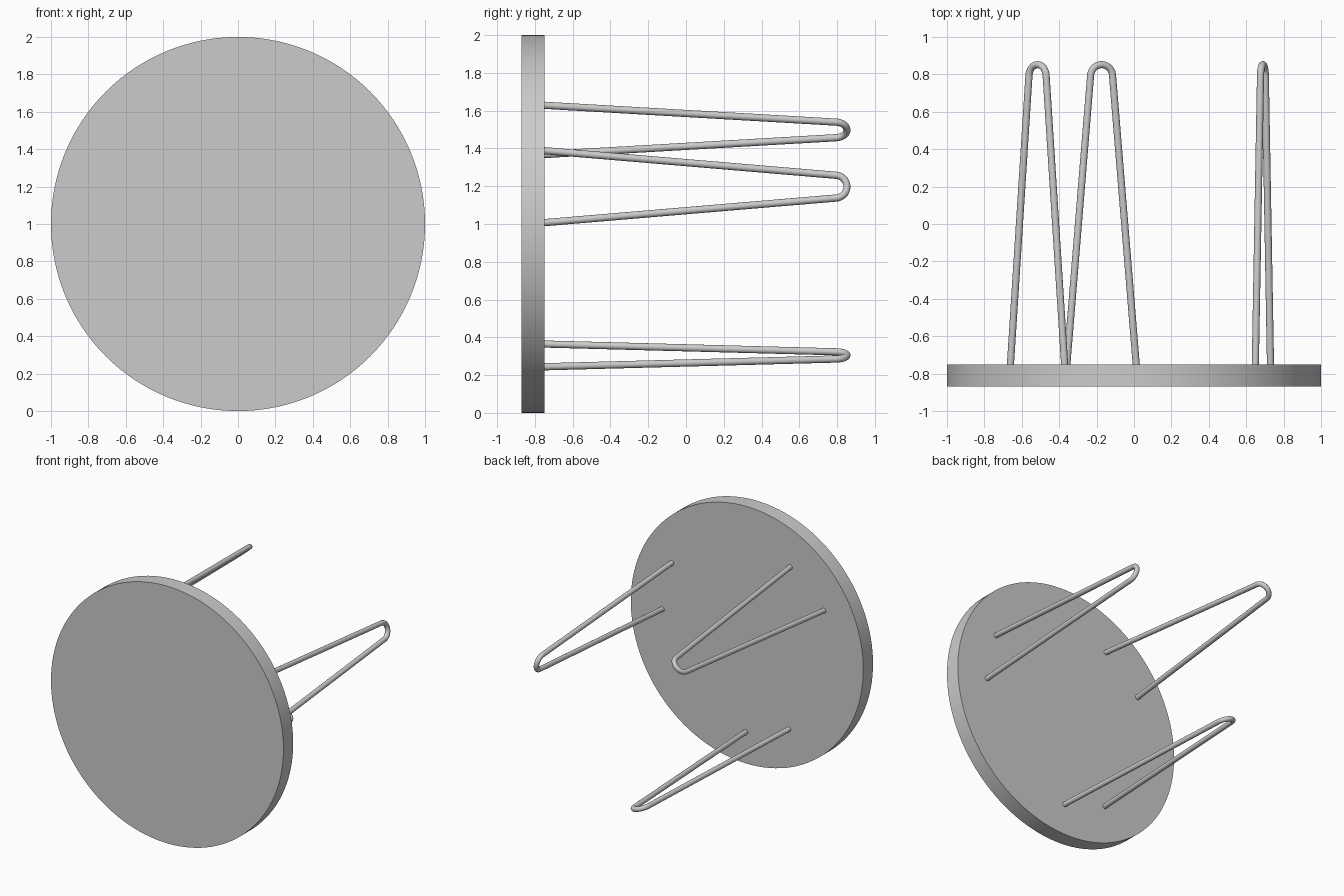
import bpy
from math import pi, sin, cos, radians

if "Cube" in bpy.data.objects:
    bpy.data.objects.remove(bpy.data.objects["Cube"])

ROD = 0.019          # rod radius
BASE_Y, BEND_Y = -0.752, 0.79
HALF_BASE, HALF_TIP = 0.195, 0.062

# Round table top, standing on its rim
bpy.ops.mesh.primitive_cylinder_add(vertices=128, radius=1, depth=0.12,
                                    location=(0, -0.81, 1), rotation=(pi / 2, 0, 0))
top = bpy.context.object
top.name = "table_top"
bpy.ops.object.transform_apply(location=False)
bpy.ops.object.shade_smooth_by_angle()


def hairpin_leg(name, angle):
    """V-shaped bent rod; its spread runs roughly along the rim."""
    cx, cz = 0.717 * cos(angle), 1 + 0.717 * sin(angle)
    spread = angle + radians(86)
    # profile in (across, along) coordinates: rod, half-circle bend, rod
    arc = [(HALF_TIP * cos(pi * i / 16), BEND_Y + HALF_TIP * sin(pi * i / 16))
           for i in range(17)]
    path = [(HALF_BASE, BASE_Y)] + arc + [(-HALF_BASE, BASE_Y)]

    curve = bpy.data.curves.new(name, 'CURVE')
    curve.dimensions = '3D'
    curve.bevel_depth = ROD
    curve.bevel_resolution = 6
    curve.use_fill_caps = True
    spline = curve.splines.new('POLY')
    spline.points.add(len(path) - 1)
    for p, (s, y) in zip(spline.points, path):
        p.co = (cx + s * cos(spread), y, cz + s * sin(spread), 1)

    leg = bpy.data.objects.new(name, curve)
    bpy.context.collection.objects.link(leg)
    bpy.ops.object.select_all(action='DESELECT')
    leg.select_set(True)
    bpy.context.view_layer.objects.active = leg
    bpy.ops.object.convert(target='MESH')
    bpy.ops.object.shade_smooth_by_angle()


# Three hairpin legs spaced evenly around the top
for i in range(3):
    hairpin_leg(f"hairpin_leg_{i + 1}", radians(16 + 120 * i))
